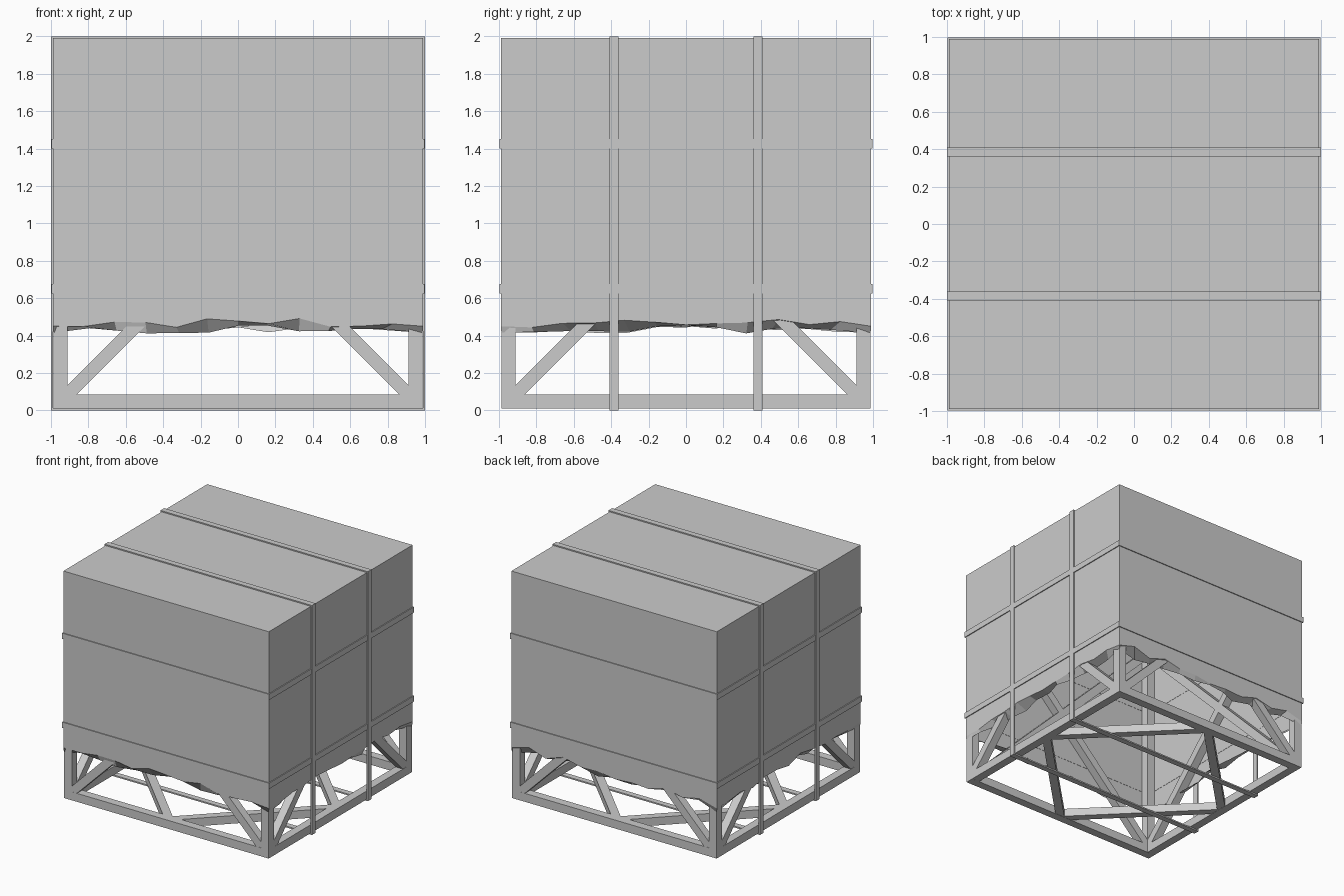
import bpy, bmesh, random
from mathutils import Vector, Matrix

random.seed(7)
if "Cube" in bpy.data.objects:
    bpy.data.objects.remove(bpy.data.objects["Cube"])

grey = bpy.data.materials.new("light grey")
grey.use_nodes = True
grey.diffuse_color = (0.6, 0.6, 0.6, 1)
grey.node_tree.nodes["Principled BSDF"].inputs["Base Color"].default_value = (0.6, 0.6, 0.6, 1)


def finish(bm, name):
    mesh = bpy.data.meshes.new(name)
    bmesh.ops.recalc_face_normals(bm, faces=bm.faces)
    bm.to_mesh(mesh)
    bm.free()
    mesh.materials.append(grey)
    obj = bpy.data.objects.new(name, mesh)
    bpy.context.scene.collection.objects.link(obj)
    return obj


def beams(name, lines, width):
    """Square bars running between pairs of points."""
    bm = bmesh.new()
    for a, b in lines:
        a, b = Vector(a), Vector(b)
        d = b - a
        matrix = (Matrix.Translation((a + b) / 2) @ d.to_track_quat('Z', 'Y').to_matrix().to_4x4()
                  @ Matrix.Diagonal((width, width, d.length, 1)))
        bmesh.ops.create_cube(bm, size=1, matrix=matrix)
    return finish(bm, name)


def band(name, half, thick, width, place):
    """Square loop: flat strip of given thickness, placed by a mapping function."""
    bm = bmesh.new()
    rings = []
    for r, s in ((half, -1), (half, 1), (half - thick, 1), (half - thick, -1)):
        rings.append([bm.verts.new(place(u * r, v * r, s * width / 2))
                      for u, v in ((-1, -1), (1, -1), (1, 1), (-1, 1))])
    for i in range(4):
        for j in range(4):
            k, m = (i + 1) % 4, (j + 1) % 4
            bm.faces.new((rings[i][j], rings[i][m], rings[k][m], rings[k][j]))
    return finish(bm, name)


# Cube frame
H = 0.949
LOW, HIGH = 0.048, 1.947
corners = [(-H, -H), (H, -H), (H, H), (-H, H)]
sides = list(zip(corners, corners[1:] + corners[:1]))
E = 0.037
beams("frame_posts", [((x, y, LOW - E), (x, y, HIGH + E)) for x, y in corners], 0.074)
for name, z in (("base_rails", LOW), ("top_rails", HIGH)):
    beams(name, [((*a, z), (*b, z)) for a, b in sides], 0.0735)

# Cross braces on each side, diamond braces in base and top
side_braces = []
for a, b in sides:
    side_braces += [((*a, LOW), (*b, HIGH)), ((*b, LOW), (*a, HIGH))]
beams("side_braces", side_braces, 0.07)
mids = [(0, -H), (H, 0), (0, H), (-H, 0)]
for name, z in (("base_diamond", LOW), ("top_diamond", HIGH)):
    beams(name, [((*a, z), (*b, z)) for a, b in zip(mids, mids[1:] + mids[:1])], 0.07)

# Cover: open-bottomed box with a ragged hem folded slightly inward
C = 0.99
N = 12
bm = bmesh.new()
outline = []
for s in range(4):
    a, b = Vector(corners[s]) / H * C, Vector(corners[(s + 1) % 4]) / H * C
    outline += [(a.lerp(b, i / N), i == 0) for i in range(N)]
top, fold, hem = [], [], []
for p, is_corner in outline:
    tuck = 0.003 if is_corner else random.uniform(0.01, 0.1)
    top.append(bm.verts.new((p.x, p.y, 1.99)))
    fold.append(bm.verts.new((p.x, p.y, 0.45 if is_corner else random.uniform(0.44, 0.5))))
    inner = p * (1 - tuck)
    hem.append(bm.verts.new((inner.x, inner.y, 0.415 if is_corner else random.uniform(0.41, 0.455))))
bm.faces.new(top)
for upper, lower in ((top, fold), (fold, hem)):
    for i in range(len(top)):
        j = (i + 1) % len(top)
        bm.faces.new((upper[i], upper[j], lower[j], lower[i]))
finish(bm, "cover")

# Straps: two upright loops and two level loops
for name, y in (("front_strap", -0.385), ("back_strap", 0.385)):
    band(name, 1, 0.012, 0.05, lambda u, v, w: (u, y + w, v + 1))
for name, z in (("lower_strap", 0.65), ("upper_strap", 1.425)):
    band(name, 0.998, 0.01, 0.05, lambda u, v, w: (u, v, z + w))
